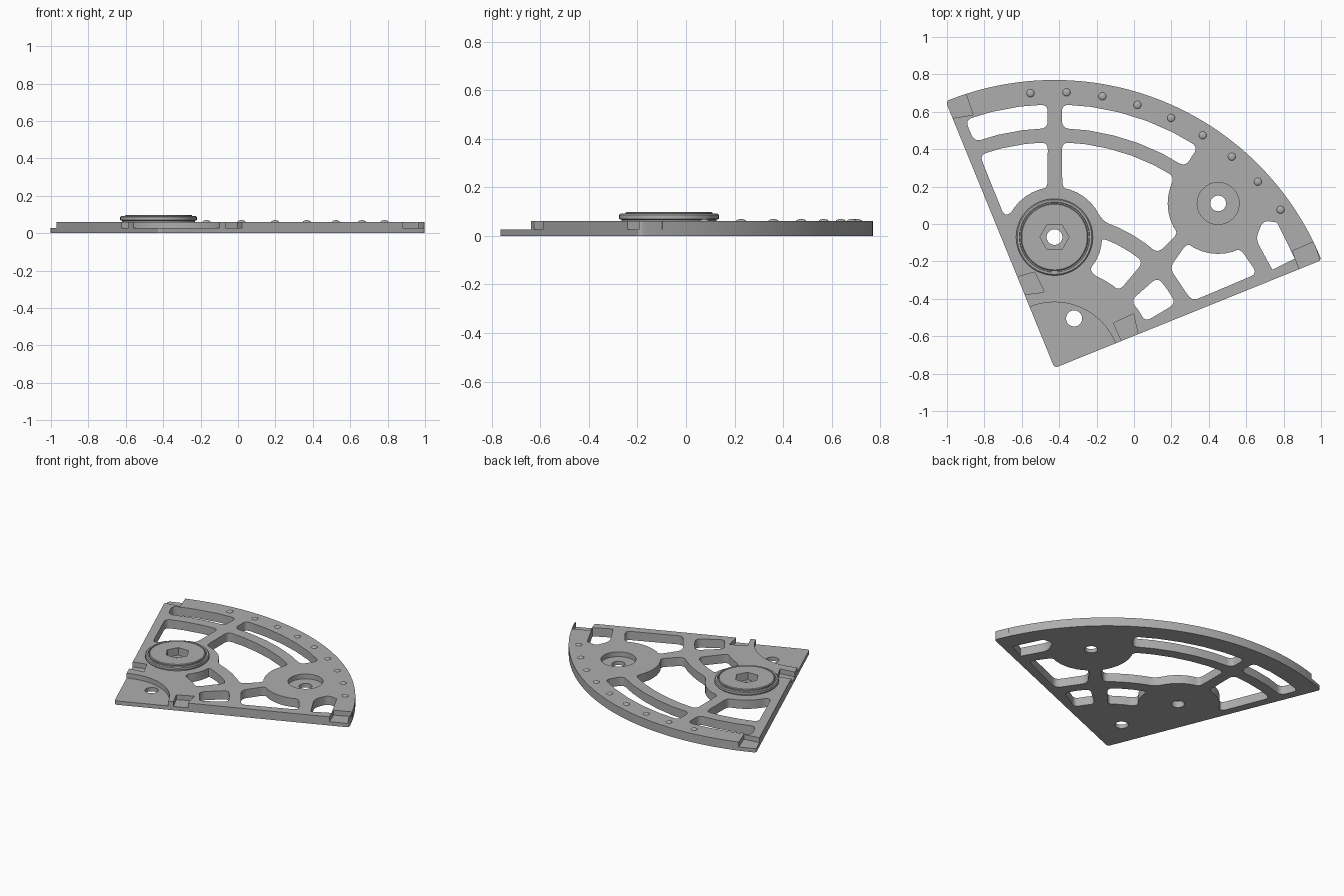
import bpy, bmesh
from math import sin, cos, radians, pi
from mathutils import Vector, Matrix

if "Cube" in bpy.data.objects:
    bpy.data.objects.remove(bpy.data.objects["Cube"])

APEX, HUB, BOSS = (-0.425, -0.77), (-0.425, -0.07), (0.45, 0.11)
TOP, STEP = 0.061, 0.027

grey = bpy.data.materials.new("satin grey")
grey.use_nodes = True
grey.diffuse_color = (0.42, 0.42, 0.42, 1)
grey.node_tree.nodes["Principled BSDF"].inputs["Base Color"].default_value = (0.42, 0.42, 0.42, 1)


def arc(centre, r, a0, a1, step=6):
    n = max(1, round(abs(a1 - a0) / step))
    angles = [radians(a0 + (a1 - a0) * i / n) for i in range(n + 1)]
    return [(centre[0] + r * cos(a), centre[1] + r * sin(a)) for a in angles]


def circle(centre, r, n=40):
    return arc(centre, r, 0, 360 - 360 / n, 360 / n)


def outline(*pieces, r=0.04):
    """Join point runs and round the corners where runs meet."""
    pts = []
    for run in pieces:
        for i, p in enumerate(run):
            p = Vector(p)
            if pts and (p - pts[-1][0]).length < 0.02:
                continue
            pts.append((p, i in (0, len(run) - 1)))
    out = []
    for i, (p, corner) in enumerate(pts):
        if not corner:
            out.append(p)
            continue
        a, b = pts[i - 1][0] - p, pts[(i + 1) % len(pts)][0] - p
        a = p + a.normalized() * min(r, a.length * 0.48)
        b = p + b.normalized() * min(r, b.length * 0.48)
        for k in range(7):
            t = k / 6
            out.append(a * (1 - t) ** 2 + p * 2 * t * (1 - t) + b * t * t)
    return out


def prisms(name, shapes):
    """One object made of upright prisms: (outline, bottom, top)."""
    bm = bmesh.new()
    for pts, z0, z1 in shapes:
        face = bm.faces.new([bm.verts.new((p[0], p[1], z0)) for p in pts])
        ext = bmesh.ops.extrude_face_region(bm, geom=[face])["geom"]
        verts = [v for v in ext if isinstance(v, bmesh.types.BMVert)]
        bmesh.ops.translate(bm, verts=verts, vec=(0, 0, z1 - z0))
    bmesh.ops.recalc_face_normals(bm, faces=bm.faces)
    return to_object(name, bm)


def to_object(name, bm):
    mesh = bpy.data.meshes.new(name)
    bm.to_mesh(mesh)
    bm.free()
    mesh.materials.append(grey)
    ob = bpy.data.objects.new(name, mesh)
    bpy.context.collection.objects.link(ob)
    return ob


def carve(ob, *cutters):
    for c in cutters:
        mod = ob.modifiers.new("cut", 'BOOLEAN')
        mod.operation, mod.solver, mod.object = 'DIFFERENCE', 'EXACT', c
    bpy.context.view_layer.update()
    graph = bpy.context.evaluated_depsgraph_get()
    mesh = bpy.data.meshes.new_from_object(ob.evaluated_get(graph))
    ob.modifiers.clear()
    ob.data = mesh
    for c in cutters:
        bpy.data.objects.remove(c)


def smooth(ob):
    bpy.ops.object.select_all(action='DESELECT')
    ob.select_set(True)
    bpy.context.view_layer.objects.active = ob
    bpy.ops.object.shade_smooth_by_angle(angle=radians(30))


# Quarter-sector plate
plate = prisms("sector_plate", [
    (outline([APEX], arc(APEX, 1.54, 22, 112.2, 1.5), r=0.022), 0, TOP)])

# Windows between the spokes, rings, hub and boss
windows = [
    outline(arc(APEX, 1.41, 109.8, 91.5), arc(APEX, 1.283, 91.6, 109.5)),
    outline(arc(APEX, 1.41, 88.4, 57), arc(APEX, 1.283, 57, 88.2)),
    outline(arc(APEX, 1.208, 109.35, 91.7), arc(HUB, 0.267, 98, 152, 9), [(-0.695, 0.045)]),
    outline(arc(APEX, 1.208, 88.1, 58), arc(BOSS, 0.27, 152, 217, 9),
            arc(APEX, 0.825, 48, 71), arc(HUB, 0.267, 17, 81, 9)),
    outline([(0.19, -0.235)], arc(BOSS, 0.27, 232, 296, 9), [(0.66, -0.265), (0.31, -0.413)]),
    outline([(0.69, 0.02), (0.765, 0.008), (0.86, -0.185), (0.74, -0.245), (0.65, -0.08)]),
    outline(arc(APEX, 0.74, 70, 50), arc(APEX, 0.54, 50, 67), arc(HUB, 0.255, 318, 353, 12)),
    outline(arc(APEX, 0.735, 41.4, 28), arc(APEX, 0.545, 27, 41.4)),
]
holes = [circle(HUB, 0.042), circle(BOSS, 0.042), circle((-0.32, -0.505), 0.043)]
through = prisms("through_cutter", [(w, -0.1, 0.2) for w in windows + holes])

# Lowered corner, boss counterbore, hexagon pocket and edge notches
notches = [
    [(0.848, -0.144), (0.96, -0.096), (1.005, -0.225), (0.893, -0.27)],
    [(-0.90, 0.70), (-0.86, 0.583), (-1.01, 0.56), (-1.03, 0.65)],
    [(-0.479, -0.364), (-0.532, -0.257), (-0.68, -0.3), (-0.64, -0.384)],
    [(-0.11, -0.53), (-0.003, -0.48), (0.028, -0.62), (-0.055, -0.65)],
]
recesses = [(n, STEP, 0.2) for n in notches]
recesses += [(circle(APEX, 0.352, 90), STEP, 0.2),
             (circle(BOSS, 0.112, 60), STEP, 0.2),
             (circle(HUB, 0.078, 6), 0.045, 0.2)]
carve(plate, through, prisms("recess_cutter", recesses))
smooth(plate)

# Round cap on the hub, turned from a profile, with a hexagon socket
profile = [(0, 0.06), (0.195, 0.06), (0.195, 0.066), (0.205, 0.07), (0.205, 0.087),
           (0.199, 0.092), (0.188, 0.092), (0.186, 0.084), (0.18, 0.084),
           (0.18, 0.094), (0.175, 0.098), (0, 0.098)]
bm = bmesh.new()
verts = [bm.verts.new((HUB[0] + r, HUB[1], z)) for r, z in profile]
edges = [bm.edges.new(pair) for pair in zip(verts, verts[1:])]
bmesh.ops.spin(bm, geom=verts + edges, cent=(*HUB, 0), axis=(0, 0, 1),
               angle=2 * pi, steps=72, use_merge=True)
bmesh.ops.remove_doubles(bm, verts=bm.verts, dist=0.0005)
bmesh.ops.recalc_face_normals(bm, faces=bm.faces)
cap = to_object("hub_cap", bm)
carve(cap, prisms("socket_cutter", [(circle(HUB, 0.078, 6), 0, 0.2)]))
smooth(cap)

# Domed studs along the rim
bm = bmesh.new()
for x, y in arc(APEX, 1.475, 35, 95, 7.5):
    place = Matrix.Translation((x, y, 0.06)) @ Matrix.Diagonal((1, 1, 0.45, 1))
    bmesh.ops.create_uvsphere(bm, u_segments=20, v_segments=10, radius=0.021, matrix=place)
smooth(to_object("rim_studs", bm))
